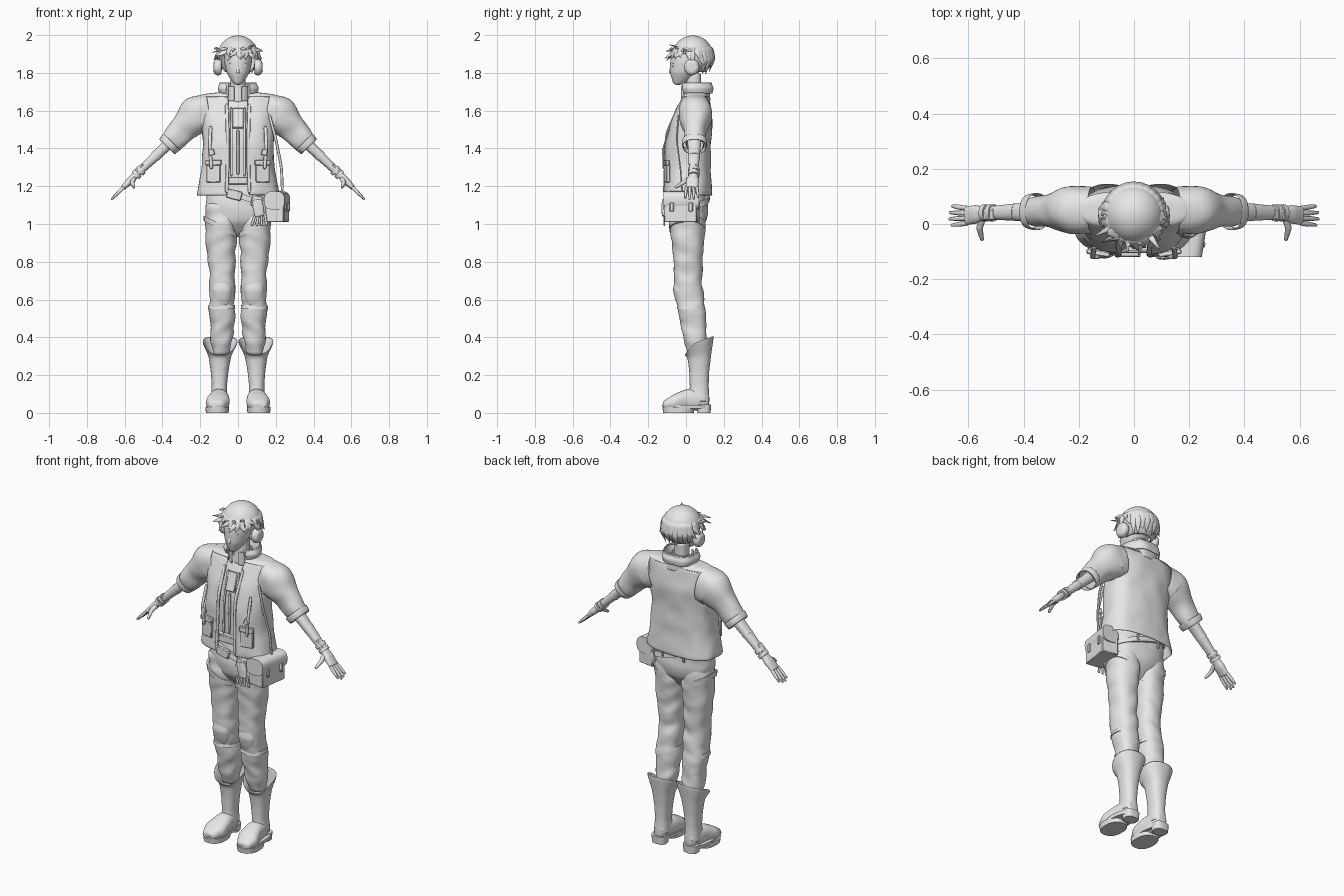
import bpy, bmesh, math, random
from mathutils import Vector, Matrix, noise

if "Cube" in bpy.data.objects:
    bpy.data.objects.remove(bpy.data.objects["Cube"])
random.seed(4)

colour = (.8, .8, .8, 1)
grey = bpy.data.materials.new("plain_grey")
grey.use_nodes = True
grey.diffuse_color = colour
grey.node_tree.nodes["Principled BSDF"].inputs["Base Color"].default_value = colour
X, Y, Z = Matrix.Identity(3)
SIDES = (("left_", 1), ("right_", -1))


def finish(name, bm, level=0, thick=0, bevel=0):
    bmesh.ops.recalc_face_normals(bm, faces=bm.faces)
    mesh = bpy.data.meshes.new(name)
    bm.to_mesh(mesh)
    bm.free()
    mesh.materials.append(grey)
    mesh.polygons.foreach_set("use_smooth", [True] * len(mesh.polygons))
    mesh.set_sharp_from_angle(angle=math.radians(45))
    part = bpy.data.objects.new(name, mesh)
    bpy.context.collection.objects.link(part)
    if thick:
        wall = part.modifiers.new("wall", "SOLIDIFY")
        wall.thickness, wall.offset = thick, -1
    if bevel:
        part.modifiers.new("soft_edges", "BEVEL").width = bevel
    if level:
        smooth = part.modifiers.new("smooth", "SUBSURF")
        smooth.levels = smooth.render_levels = level


def along(keys, t):
    """Value at fraction t of evenly spaced keys (numbers or points)."""
    place = t * (len(keys) - 1)
    i = min(int(place), len(keys) - 2)
    return keys[i] + (keys[i + 1] - keys[i]) * (place - i)


def loft(name, spine, wide, deep=1.0, frame="flat", side=1, sides=20, steps=12,
         power=.85, gap=0, tweak=None, thick=0, level=1, facing=Y):
    """Skin oval rings along a spine; deep is a list of radii or a ratio to wide."""
    spine = [Vector(p) for p in spine]
    bm, rings = bmesh.new(), []
    for step in range(steps + 1):
        t = step / steps
        centre, ru = along(spine, t), along(wide, t)
        rv = ru * deep if isinstance(deep, float) else along(deep, t)
        u, v = X, (Z if frame == "upright" else Y)
        if frame == "path":
            ahead = along(spine, min(1, t + 1 / steps)) - along(spine, max(0, t - 1 / steps))
            ahead.normalize()
            v = (facing - ahead * ahead.dot(facing)).normalized()
            u = v.cross(ahead)
        start = math.asin(min(1, gap / ru) ** (1 / power))
        ring = []
        for k in range(sides):
            angle = start + (math.tau - 2 * start) * k / (sides - 1 if gap else sides)
            s, c = math.sin(angle), -math.cos(angle)
            point = (centre + u * math.copysign(abs(s) ** power, s) * ru
                     + v * math.copysign(abs(c) ** power, c) * rv)
            if tweak:
                point = tweak(point, centre)
            ring.append(bm.verts.new((point.x * side, point.y, point.z)))
        rings.append(ring)
    for low, high in zip(rings, rings[1:]):
        for k in range(sides - 1 if gap else sides):
            j = (k + 1) % sides
            bm.faces.new((low[k], low[j], high[j], high[k]))
    if not gap and not thick:
        bm.faces.new(rings[0])
        bm.faces.new(rings[-1])
    finish(name, bm, level, thick)


def slab(name, low, height, wide, deep, side=1, **options):
    """Flat-ended oval block standing on the point low."""
    low = Vector(low)
    loft(name, [low, low + Z * height], wide, deep, side=side, sides=28, steps=1,
         level=0, **options)


def strap(name, points, wide=.01, side=1):
    loft(name, points, (wide, wide), .5, "path", side, sides=8, power=.5)


def box(name, place, size, turn=0, axis="Z"):
    bm = bmesh.new()
    bmesh.ops.create_cube(bm, size=1)
    move = Matrix.Translation(place) @ Matrix.Rotation(math.radians(turn), 4, axis)
    bmesh.ops.transform(bm, matrix=move @ Matrix.Diagonal((*size, 1)), verts=bm.verts)
    finish(name, bm, bevel=.004)


def folds(point, centre):
    return point + (point - centre).normalized() * noise.noise(point * 14) * .01


def creases(point, centre):
    slant = Vector((point.x * 10, point.y * 10, point.z * 25 + point.x * 12))
    return point + (point - centre).normalized() * noise.noise(slant) * .014


# Shirt, open jacket, collar and neck
loft("shirt", [(0, .02, 1.14), (0, .02, 1.42), (0, .05, 1.7)], (.15, .15, .15, .14, .05), .62)
loft("jacket", [(0, .01, 1.15), (0, .01, 1.42), (0, .05, 1.68)], (.222, .195, .187, .195, .2),
     (.13, .12, .12, .11, .07), sides=44, power=.75, gap=.05, thick=.008, tweak=folds)
loft("jacket_yoke", [(0, .05, 1.675), (0, .05, 1.7)], (.205, .19, .08), (.072, .06, .05),
     sides=44, steps=4, power=.75, gap=.05, thick=.008)
loft("neck", [(0, .04, 1.64), (0, .04, 1.8)], (.05, .04, .04))
loft("collar", [(0, .05, 1.65), (0, .05, 1.75)], (.08, .08, .095), .88,
     sides=28, steps=4, gap=.05, thick=.006, tweak=folds)
loft("collar_fold", [(0, .05, 1.75), (0, .055, 1.69)], (.095, .108, .1), .85,
     sides=28, steps=6, gap=.065, thick=.006, tweak=folds)
loft("inner_collar", [(0, .03, 1.65), (0, .03, 1.73)], (.06, .06), sides=24, gap=.02, thick=.006)

# Hips and belts
loft("hips", [(0, .01, .93), (0, .015, 1.24)], (.05, .155, .175, .168, .15), .6,
     sides=32, tweak=folds)
slab("waist_belt", (0, .015, 1.215), .035, (.16, .16), .7)
slab("slung_belt", (0, .01, 1.135), .03, (.18, .175), .65,
     tweak=lambda point, centre: point - Z * point.x * .3)
box("belt_buckle", (0, -.1, 1.23), (.12, .01, .04))
box("slung_buckle", (-.02, -.11, 1.155), (.08, .02, .05), 14, "Y")
box("belt_pouch", (.1, -.1, 1.12), (.06, .04, .06), 14, "Y")
for label, side in SIDES:
    box(label + "back_belt_loop", (side * .07, .12, 1.15), (.014, .01, .06))

# Glove hanging from the belt
loft("hanging_glove", [(.1, -.115, 1.13), (.115, -.115, 1.04)], (.025, .03, .026), .5, "path")
for i in range(4):
    root = Vector((.095 + i * .015, -.115, 1.06))
    strap("hanging_glove_finger", [root, root + X * (i - 2) * .012 - Z * .07], .008)

ELBOW, WRIST = Vector((.33, .045, 1.46)), Vector((.54, .04, 1.26))
REACH = (X - Z).normalized()
for label, side in SIDES:
    # Sleeves, forearms and wrist gear
    loft(label + "sleeve", [(.15, .05, 1.59), (.22, .05, 1.578), (.29, .05, 1.505), (.37, .045, 1.415)],
         (.1, .102, .074, .058), .86, "path", side, 24, thick=.006, tweak=folds)
    loft(label + "sleeve_cuff", [(.35, .045, 1.436), (.377, .045, 1.408)], (.063, .058), 1.1,
         "path", side, 24, 2, thick=.006)
    loft(label + "forearm", [ELBOW, WRIST], (.032, .026, .019), 1.2, "path", side)
    for t in (.45, .85, .95):
        middle = ELBOW.lerp(WRIST, t)
        loft(label + "arm_band", [middle, middle + REACH * .02], (.028, .028), 1.1,
             "path", side, steps=1, level=0)
    box(label + "wrist_device", (side * .525, .035, 1.295), (.06, .04, .016), side * 43, "Y")

    # Hands with four fingers and a thumb
    palm_end = WRIST + REACH * .1 - Y * .01
    loft(label + "palm", [WRIST - REACH * .01, palm_end], (.018, .02, .013), (.02, .034, .034),
         "path", side)
    for i in range(4):
        spread = (i - 1.5) * Y
        root = palm_end + spread * .018 - REACH * .01
        tip = root + spread * .005 + REACH * (.1 - abs(i - 1.4) * .012)
        loft(label + "finger", [root, tip], (.01, .01, .006), 1.0, "path", side, 8)
    loft(label + "thumb", [(.55, .02, 1.24), (.56, -.015, 1.22), (.55, -.06, 1.19)],
         (.014, .013, .007), 1.0, "path", side, 8, facing=Z)

    # Trouser legs with knee pads and bands
    loft(label + "trouser_leg", [(.09, .01, 1.12), (.085, .01, .7), (.085, .06, .3)],
         (.078, .088, .08, .073, .068, .07, .066, .06, .045), 1.08, side=side, sides=24,
         steps=32, tweak=creases)
    loft(label + "knee_pad", [(.085, -.015, .76), (.085, -.025, .65), (.085, -.01, .56)],
         (.03, .05, .056, .052, .04), .8, side=side)
    slab(label + "knee_band", (.087, .025, .55), .02, (.073, .07), 1.0, side)
    slab(label + "thigh_strap", (.093, .005, .97), .03, (.088, .09), 1.06, side,
         tweak=lambda point, centre: point + Z * (point.x - centre.x) * .5)

    # Boots: flared shaft with notched front, foot, welt, sole and heel
    def rim(point, centre):
        out = (point - centre).y
        notch = max(0, -out / .07) ** 2 * .04
        return point + Z * max(0, centre.z - .28) * 10 * (out * .35 - notch)
    loft(label + "boot_shaft", [(.1, .07, .06), (.095, .07, .38)], (.045, .04, .047, .06, .095),
         (.055, .05, .053, .063, .078), side=side, sides=28, thick=.005, tweak=rim)
    loft(label + "boot_foot", [(.1, .125, .07), (.1, 0, .07), (.115, -.125, .04)],
         (.03, .046, .054, .065, .035), (.04, .06, .056, .045, .02), "upright", side)
    slab(label + "boot_welt", (.108, 0, .022), .02, (.058, .06), 2.1, side)
    slab(label + "boot_sole", (.11, -.04, 0), .03, (.06, .063), 1.35, side)
    slab(label + "boot_heel", (.103, .095, 0), .045, (.042, .046), .83, side, power=.7)

    # Jacket edges, shirt braces, pockets and hanging straps
    strap(label + "jacket_edge", [(.06, -.035, 1.64), (.055, -.105, 1.48), (.055, -.112, 1.32),
                                  (.06, -.117, 1.16)], .01, side)
    strap(label + "shirt_brace", [(.036, -.04, 1.62), (.035, -.08, 1.44), (.035, -.085, 1.25)],
          .007, side)
    box(label + "hip_pocket", (side * .13, -.1, 1.27), (.075, .02, .1), side * 10)
    box(label + "pocket_flap", (side * .13, -.105, 1.325), (.085, .02, .03), side * 10)
    strap(label + "chest_strap", [(.145, -.085, 1.52), (.15, -.12, 1.4), (.14, -.12, 1.29)],
          .01, side)
    box(label + "strap_clip", (side * .14, -.12, 1.38), (.03, .014, .035), side * 14, "Y")

    # Headphone cups, eyes and brows
    loft(label + "headphone_cup", [(.085, .03, 1.83), (.13, .03, 1.83)], (.036, .044, .043, .03),
         .95, "path", side, 24, 6, power=1)
    slab(label + "eye", (.03, -.071, 1.83), .008, (.013, .012), .3, side)
    strap(label + "brow", [(.014, -.078, 1.85), (.045, -.066, 1.855)], .004, side)

# Neckline panel, shirt fastening, head and face
box("neckline_panel", (0, -.058, 1.56), (.06, .014, .11), -18, "X")
strap("shirt_placket", [(0, -.075, 1.5), (0, -.085, 1.26)], .008)
loft("head", [(0, -.04, 1.735), (0, .02, 1.86), (0, .03, 1.985)], (.02, .06, .076, .07, .03),
     (.025, .075, .105, .1, .05), sides=24, power=.95)
loft("nose", [(0, -.076, 1.835), (0, -.082, 1.797)], (.006, .009, .011), sides=10, steps=4)
slab("mouth", (0, -.068, 1.773), .006, (.014, .016), .4)

# Hair cap: a shell cut away over the face and under the nape
bm = bmesh.new()
bmesh.ops.create_uvsphere(bm, u_segments=40, v_segments=28, radius=.108)
bmesh.ops.translate(bm, vec=(0, .036, 1.89), verts=bm.verts)
bare = [v for v in bm.verts if v.co.z < 1.8 or v.co.z < 1.9 and v.co.y < .01]
bmesh.ops.delete(bm, geom=bare, context="VERTS")
finish("hair_cap", bm, thick=.006)


def lock(name, degrees, reach, tip, wide, twist=0):
    """Tapered strand leaving the cap in one direction, its tip twisted sideways."""
    angle = math.radians(degrees)
    out = Vector((math.sin(angle), -math.cos(angle), 0))
    crown = Vector((0, .036, 0))
    points = [crown + out * r + Z * z for r, z in
              ((.07, 1.95), (.1, 1.925), (.112, (1.93 + tip) / 2), (reach, tip))]
    points[-1] += out.cross(Z) * twist
    loft(name, points, (wide / 2, wide, wide * .8, .002), .45, "path", sides=8, facing=out)


for i in range(22):
    turn = (i - 10.5) * 11 + random.uniform(-6, 6)
    front = abs(turn) < 50
    lock("fringe_lock", turn, random.uniform(.12, .16 if front else .13),
         random.uniform(.01, .06) + (1.85 if front else 1.82),
         random.uniform(.014, .024), random.uniform(-.03, .03))
for i in range(8):
    lock("loose_tuft", (i - 3.5) * 24, random.uniform(.13, .16), random.uniform(1.9, 1.96), .014,
         random.uniform(-.04, .04))
for i in range(9):
    lock("nape_lock", 125 + i * 14, .088, random.uniform(1.79, 1.82), .024)

# Shoulder bag with domed lid, clasps and strap
box("bag_body", (.207, -.022, 1.065), (.1, .175, .11), -9)
loft("bag_lid", [(.192, -.12, 1.125), (.222, .07, 1.125)], (.054, .054), .9, "upright",
     sides=32, steps=1, power=.7, level=0)
for y in (-.075, .025):
    box("bag_clasp", (.264 + y * .16, y, 1.09), (.012, .022, .05), -9)
strap("bag_strap", [(.235, -.02, 1.17), (.23, -.03, 1.3), (.2, -.05, 1.45), (.165, -.04, 1.58)], .008)
